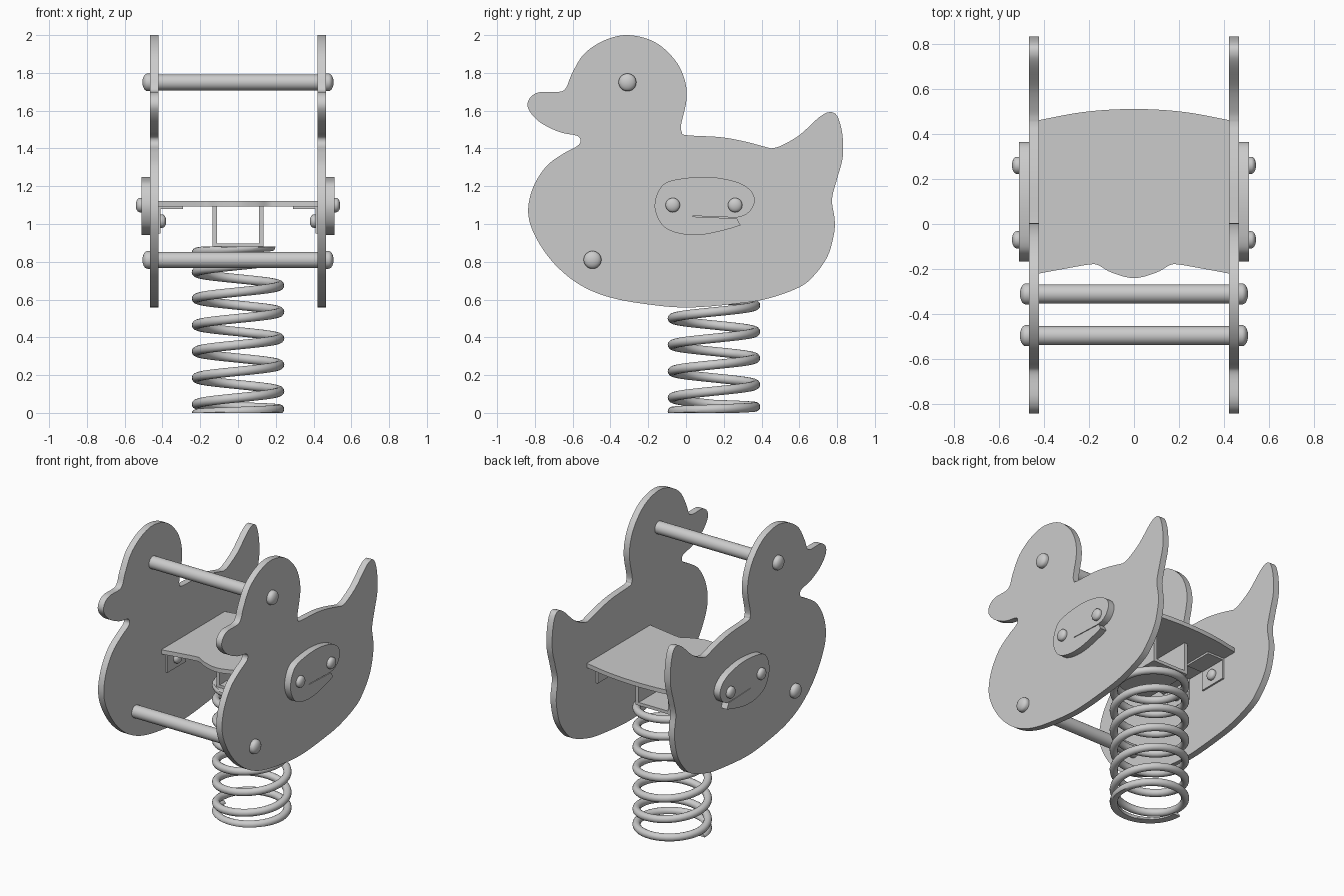
import bpy, bmesh, math
from mathutils import Vector

if "Cube" in bpy.data.objects:
    bpy.data.objects.remove(bpy.data.objects["Cube"])

def finish(name, bm):
    bmesh.ops.recalc_face_normals(bm, faces=bm.faces)
    me = bpy.data.meshes.new(name)
    bm.to_mesh(me)
    bm.free()
    me.polygons.foreach_set("use_smooth", [True] * len(me.polygons))
    me.set_sharp_from_angle(angle=math.radians(35))
    ob = bpy.data.objects.new(name, me)
    bpy.context.collection.objects.link(ob)
    return ob

def spline(pts, n=5):
    """Open Catmull-Rom curve through 2D points."""
    p = [Vector(q) for q in pts]
    p = [2 * p[0] - p[1]] + p + [2 * p[-1] - p[-2]]
    out = []
    for i in range(1, len(p) - 2):
        a, b, c, d = p[i - 1:i + 3]
        for k in range(n):
            t = k / n
            out.append(0.5 * (2 * b + (c - a) * t + (2 * a - 5 * b + 4 * c - d) * t ** 2
                              + (3 * b - a - 3 * c + d) * t ** 3))
    return out + [p[-2]]

def prism(name, pts, axis, lo, hi):
    """Extrude a 2D outline along an axis."""
    place = {"x": lambda u, v, w: (w, u, v), "y": lambda u, v, w: (u, w, v),
             "z": lambda u, v, w: (u, v, w)}[axis]
    bm = bmesh.new()
    rings = [[bm.verts.new(place(p[0], p[1], w)) for p in pts] for w in (lo, hi)]
    for r in rings:
        bm.faces.new(r)
    n = len(pts)
    for i in range(n):
        j = (i + 1) % n
        bm.faces.new((rings[0][i], rings[0][j], rings[1][j], rings[1][i]))
    return finish(name, bm)

def lathe_x(name, prof, y, z, x0, s=1, n=32):
    """Turn a (radius, offset) profile round an x-parallel axis."""
    bm = bmesh.new()
    rings = []
    for r, o in prof:
        rings.append([bm.verts.new((x0 + s * o, y + r * math.cos(2 * math.pi * k / n),
                                    z + r * math.sin(2 * math.pi * k / n))) for k in range(n)])
    for a, b in zip(rings, rings[1:]):
        for k in range(n):
            j = (k + 1) % n
            bm.faces.new((a[k], a[j], b[j], b[k]))
    bm.faces.new(rings[0])
    bm.faces.new(rings[-1])
    return finish(name, bm)

def dome(name, r, h, y, z, x0, s):
    prof = [(r, 0), (r, h * 0.35)]
    prof += [(r * math.cos(a), h * (0.35 + 0.65 * math.sin(a)))
             for a in (0.3, 0.6, 0.9, 1.2, 1.45)]
    return lathe_x(name, prof, y, z, x0, s)

# Bird-shaped side outline (y, z), starting and ending at the tail corner
body = spline([
    (.45, 1.40), (.50, 1.413), (.60, 1.47), (.705, 1.565), (.76, 1.592), (.80, 1.572),
    (.827, 1.48), (.83, 1.355), (.80, 1.24), (.773, 1.13), (.787, 1.025), (.783, .945),
    (.75, .83), (.68, .73), (.60, .665), (.44, .607), (.283, .58), (.02, .558),
    (-.19, .573), (-.405, .612), (-.565, .68), (-.695, .787), (-.79, .92), (-.835, 1.05),
    (-.813, 1.185), (-.74, 1.305), (-.645, 1.375), (-.575, 1.413), (-.558, 1.443),
    (-.58, 1.468), (-.67, 1.487), (-.775, 1.54), (-.835, 1.61), (-.828, 1.665),
    (-.775, 1.698), (-.67, 1.70), (-.633, 1.724), (-.605, 1.793), (-.54, 1.90),
    (-.43, 1.973), (-.305, 2.0), (-.165, 1.963), (-.06, 1.87), (-.008, 1.767),
    (.003, 1.66), (-.025, 1.53), (-.022, 1.487), (.005, 1.47), (.18, 1.46), (.31, 1.437),
    (.45, 1.40)])[:-1]

# Wing plate outline with a narrow slit
wing = spline([
    (.289, .993), (.22, .972), (.098, .945), (-.008, .945), (-.098, .972), (-.146, 1.025),
    (-.166, 1.10), (-.14, 1.184), (-.077, 1.23), (.103, 1.25), (.257, 1.226),
    (.336, 1.184), (.364, 1.13), (.347, 1.078), (.31, 1.046), (.267, 1.034)])
wing += [(.035, 1.043), (.035, 1.039), (.27, 1.029)]

BARS = {"handle_bar": (-.31, 1.75), "foot_bar": (-.495, .81)}
for s, side in ((-1, "left"), (1, "right")):
    prism(side + "_side_panel", body, "x", s * .422, s * .465)
    prism(side + "_wing", wing, "x", s * .465, s * .51)
    for bar, (y, z) in BARS.items():
        dome(f"{side}_{bar}_cap", .047, .041, y, z, s * .465, s)
    # Wing bolts, angle brackets under the seat and their bolts
    for y, pos in ((-.07, "front"), (.26, "rear")):
        dome(f"{side}_{pos}_wing_bolt", .038, .031, y, 1.10, s * .51, s)
        angle = [(.425, 1.095), (.29, 1.095), (.29, 1.08), (.41, 1.08), (.41, .95), (.425, .95)]
        prism(f"{side}_{pos}_bracket", [(s * u, v) for u, v in angle], "y", y - .1, y + .1)
        dome(f"{side}_{pos}_bracket_bolt", .035, .03, y, 1.015, s * .41, -s)

# Cross bars
for bar, (y, z) in BARS.items():
    lathe_x(bar, [(.042, -.43), (.042, .43)], y, z, 0)

# Seat with curved front and back edges
front = spline([(-.424, -.22), (-.3, -.197), (-.2, -.18), (-.16, -.182), (-.1, -.215), (0, -.24),
                (.1, -.215), (.16, -.182), (.2, -.18), (.3, -.197), (.424, -.22)])
back = spline([(.424, .46), (.22, .497), (0, .51), (-.22, .497), (-.424, .46)])
prism("seat", front + back, "z", 1.093, 1.122)

# Square channel between seat and spring
prism("channel", [(-.135, 1.095), (-.135, .877), (.135, .877), (.135, 1.095), (.11, 1.095),
                  (.11, .898), (-.11, .898), (-.11, 1.095)], "y", -.04, .35)

# Coil spring with flattened end turns
def height(t):
    if t < -.5:
        return .045 + (t + .5) * .05
    if t > 4.9:
        return .801 + (t - 4.9) * .08
    return .115 + .14 * t

bm = bmesh.new()
rings, per_turn, sides, wire = [], 40, 14, .025
for i in range(int(7.4 * per_turn) + 1):
    t = -1.5 + i / per_turn
    a = 2 * math.pi * t
    ring = []
    for k in range(sides):
        b = 2 * math.pi * k / sides
        r = .22 + wire * math.cos(b)
        z = min(max(height(t) + wire * math.sin(b), 0), .88)
        ring.append(bm.verts.new((r * math.cos(a), .148 + r * math.sin(a), z)))
    rings.append(ring)
for p, q in zip(rings, rings[1:]):
    for k in range(sides):
        j = (k + 1) % sides
        bm.faces.new((p[k], p[j], q[j], q[k]))
bm.faces.new(rings[0])
bm.faces.new(rings[-1])
finish("coil_spring", bm)
